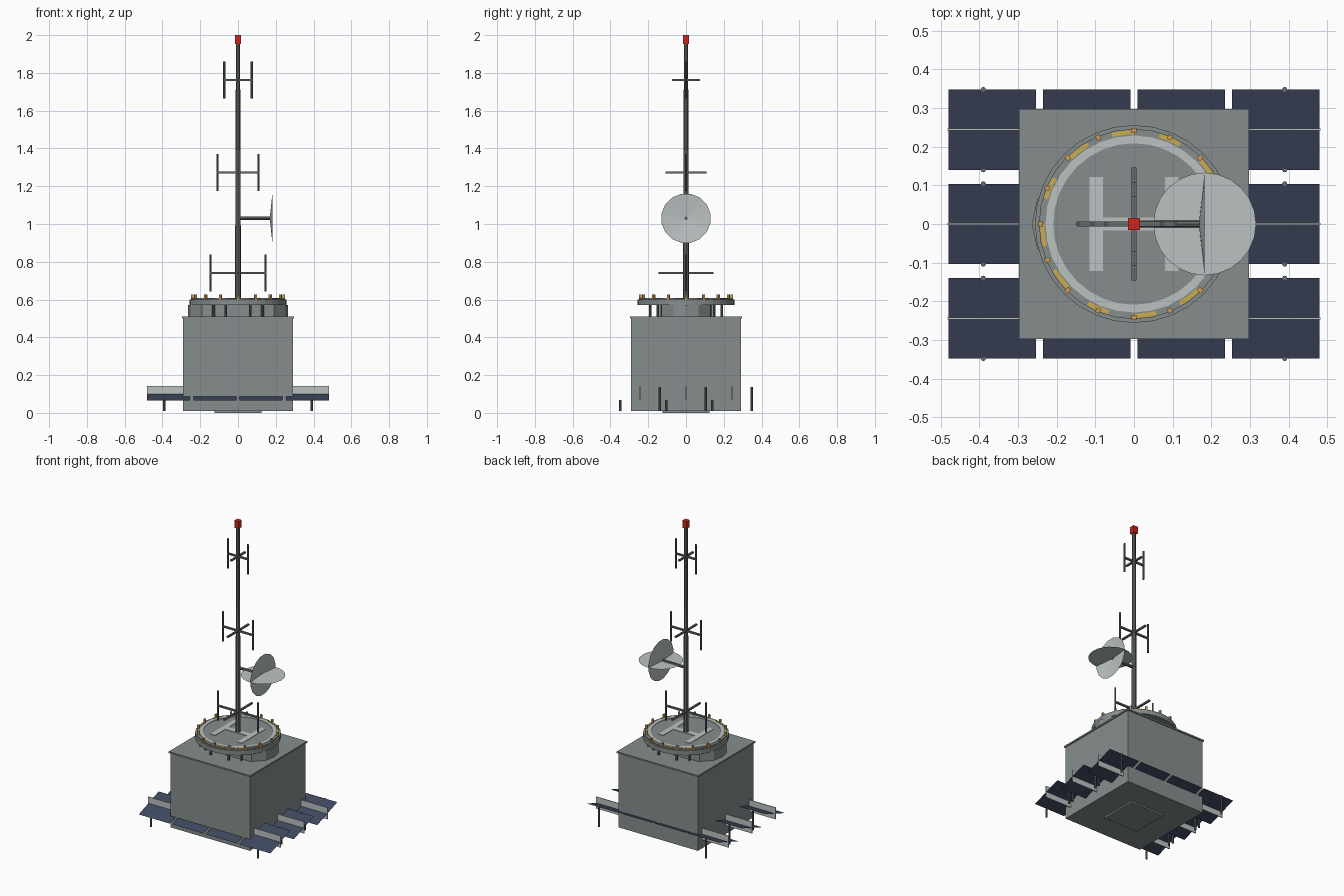
import bpy, bmesh, math
from mathutils import Matrix, Vector

if "Cube" in bpy.data.objects:
    bpy.data.objects.remove(bpy.data.objects["Cube"])


def mat(name, c):
    m = bpy.data.materials.new(name)
    m.diffuse_color = (*c, 1)
    m.use_nodes = True
    m.node_tree.nodes["Principled BSDF"].inputs["Base Color"].default_value = m.diffuse_color
    return m


GREY = mat("concrete_grey", (0.24, 0.27, 0.27))
STEEL = mat("dark_steel", (0.13, 0.145, 0.145))
LIGHT = mat("light_grey", (0.50, 0.54, 0.54))
NAVY = mat("solar_navy", (0.05, 0.065, 0.115))
RED = mat("beacon_red", (0.62, 0.02, 0.01))
YELLOW = mat("marking_yellow", (0.60, 0.42, 0.07))
ORANGE = mat("lamp_orange", (0.62, 0.33, 0.10))


def finish(name, bm, material):
    me = bpy.data.meshes.new(name)
    bm.to_mesh(me)
    bm.free()
    me.materials.append(material)
    ob = bpy.data.objects.new(name, me)
    bpy.context.collection.objects.link(ob)
    return ob


def add_box(bm, lo, hi, turn=None):
    lo, hi = Vector(lo), Vector(hi)
    m = Matrix.Translation((lo + hi) / 2) @ Matrix.Diagonal((*(hi - lo), 1))
    bmesh.ops.create_cube(bm, size=1, matrix=(turn @ m) if turn else m)


def add_rod(bm, a, b, r1, r2=None, n=8):
    a, b = Vector(a), Vector(b)
    d = b - a
    rot = Vector((0, 0, 1)).rotation_difference(d).to_matrix().to_4x4()
    bmesh.ops.create_cone(bm, cap_ends=True, segments=n, radius1=r1, radius2=r1 if r2 is None else r2,
                          depth=d.length, matrix=Matrix.Translation((a + b) / 2) @ rot)


def add_arc(bm, r0, r1, z0, z1, a0, a1, n):
    # solid arc strip between two radii, angles in degrees
    prev = None
    for i in range(n + 1):
        a = math.radians(a0 + (a1 - a0) * i / n)
        c, s = math.cos(a), math.sin(a)
        cur = [bm.verts.new((r * c, r * s, z)) for r, z in ((r0, z0), (r1, z0), (r1, z1), (r0, z1))]
        if prev:
            for k in range(4):
                j = (k + 1) % 4
                bm.faces.new((prev[k], cur[k], cur[j], prev[j]))
        prev = cur
    bmesh.ops.recalc_face_normals(bm, faces=bm.faces)


def quad(bm, pts):
    bm.faces.new([bm.verts.new(p) for p in pts])


# building block, roof slab and base plate
for name, h, z0, z1 in (("building", 0.29, 0.01, 0.5), ("roof_slab", 0.297, 0.5, 0.51), ("base_plate", 0.125, 0, 0.01)):
    bm = bmesh.new()
    add_box(bm, (-h, -h, z0), (h, h, z1))
    finish(name, bm, GREY)

# pointed plinth under the landing pad
bm = bmesh.new()
half = [(0.265, 0), (0.25, 0.065), (0.19, 0.13), (0.08, 0.14)]
outline = half + [(-x, y) for x, y in half[::-1]] + [(-x, -y) for x, y in half[1:]] + [(x, -y) for x, y in half[:0:-1]]
face = bm.faces.new([bm.verts.new((x, y, 0.505)) for x, y in outline])
ext = bmesh.ops.extrude_face_region(bm, geom=[face])
bmesh.ops.translate(bm, vec=(0, 0, 0.067), verts=[v for v in ext["geom"] if isinstance(v, bmesh.types.BMVert)])
bmesh.ops.recalc_face_normals(bm, faces=bm.faces)
finish("pad_plinth", bm, GREY)

# pad legs
bm = bmesh.new()
for sx in (-1, 1):
    for sy in (-1, 1):
        for x, y in ((0.065, 0.19), (0.13, 0.15)):
            add_rod(bm, (sx * x, sy * y, 0.505), (sx * x, sy * y, 0.575), 0.007)
finish("pad_legs", bm, STEEL)

# landing deck
bm = bmesh.new()
add_rod(bm, (0, 0, 0.57), (0, 0, 0.60), 0.256, n=32)
add_rod(bm, (0, 0, 0.60), (0, 0, 0.606), 0.246, n=32)
finish("landing_deck", bm, GREY)

# painted ring and landing mark
bm = bmesh.new()
add_arc(bm, 0.209, 0.229, 0.603, 0.609, 0, 360, 32)
bmesh.ops.remove_doubles(bm, verts=bm.verts, dist=1e-5)
finish("deck_ring", bm, LIGHT)
bm = bmesh.new()
for s in (-1, 1):
    add_box(bm, (s * 0.0975 - 0.0175, -0.122, 0.603), (s * 0.0975 + 0.0175, 0.122, 0.609))
add_box(bm, (-0.08, -0.017, 0.603), (0.08, 0.017, 0.609))
finish("landing_mark", bm, LIGHT)

# yellow edge dashes
bm = bmesh.new()
for k in range(12):
    add_arc(bm, 0.232, 0.243, 0.603, 0.609, 30 * k, 30 * k + 14, 3)
finish("edge_dashes", bm, YELLOW)

# edge lamps
bm = bmesh.new()
for k in range(16):
    turn = Matrix.Rotation(k * math.pi / 8, 4, 'Z')
    add_box(bm, (0.236, -0.006, 0.60), (0.249, 0.006, 0.627), turn)
finish("edge_lamps", bm, ORANGE)

# mast and beacon
bm = bmesh.new()
add_rod(bm, (0, 0, 0.6), (0, 0, 1.96), 0.016, 0.011)
finish("mast", bm, STEEL)
bm = bmesh.new()
add_box(bm, (-0.016, -0.016, 1.953), (0.016, 0.016, 2.0))
finish("beacon", bm, RED)

# aerial crosses with upright rods on the x arms
for name, z, r in (("lower", 0.74, 0.146), ("middle", 1.272, 0.109), ("upper", 1.762, 0.073)):
    bm = bmesh.new()
    add_box(bm, (-r, -0.006, z - 0.005), (r, 0.006, z + 0.005))
    add_box(bm, (-0.006, -r, z - 0.005), (0.006, r, z + 0.005))
    for s in (-1, 1):
        add_rod(bm, (s * r, 0, z - 0.098), (s * r, 0, z + 0.098), 0.0055)
    finish(name + "_aerial", bm, STEEL)

# dish arm
bm = bmesh.new()
add_rod(bm, (0, 0, 1.03), (0.17, 0, 1.03), 0.0095)
finish("dish_arm", bm, STEEL)

# shallow cone dish and the thin horizontal disc through it
bm = bmesh.new()
tip = bm.verts.new((0.168, 0, 1.03))
rim = [bm.verts.new((0.182, 0.132 * math.cos(a), 1.03 + 0.132 * math.sin(a)))
       for a in (2 * math.pi * (i + 0.5) / 16 for i in range(16))]
for i in range(16):
    bm.faces.new((tip, rim[i - 1], rim[i]))
finish("dish", bm, LIGHT)
bm = bmesh.new()
bmesh.ops.create_circle(bm, cap_ends=True, segments=24, radius=0.133, matrix=Matrix.Translation((0.183, 0, 1.03)))
finish("dish_disc", bm, LIGHT)

# tilted solar panels in a 4 x 3 grid, with upright fins at their middles
panels, fins = bmesh.new(), bmesh.new()
for cy in (-0.244, 0, 0.244):
    for cx in (-0.3665, -0.122, 0.122, 0.3665):
        x0, x1, y0, y1 = cx - 0.1135, cx + 0.1135, cy - 0.104, cy + 0.104
        quad(panels, [(x0, y0, 0.066), (x1, y0, 0.066), (x1, y1, 0.138), (x0, y1, 0.138)])
        if abs(cx) > 0.3:
            s = 1 if cx > 0 else -1
            add_box(fins, (s * 0.382 - 0.101, cy - 0.0025, 0.066), (s * 0.382 + 0.101, cy + 0.0025, 0.143))
finish("solar_panels", panels, NAVY)
finish("panel_fins", fins, LIGHT)

# panel posts, short at the low edge and tall at the high edge
bm = bmesh.new()
for x in (-0.39, 0.39):
    for cy in (-0.244, 0, 0.244):
        add_rod(bm, (x, cy - 0.104, 0.01), (x, cy - 0.104, 0.067), 0.0065)
        add_rod(bm, (x, cy + 0.104, 0.01), (x, cy + 0.104, 0.138), 0.0065)
finish("panel_posts", bm, STEEL)
